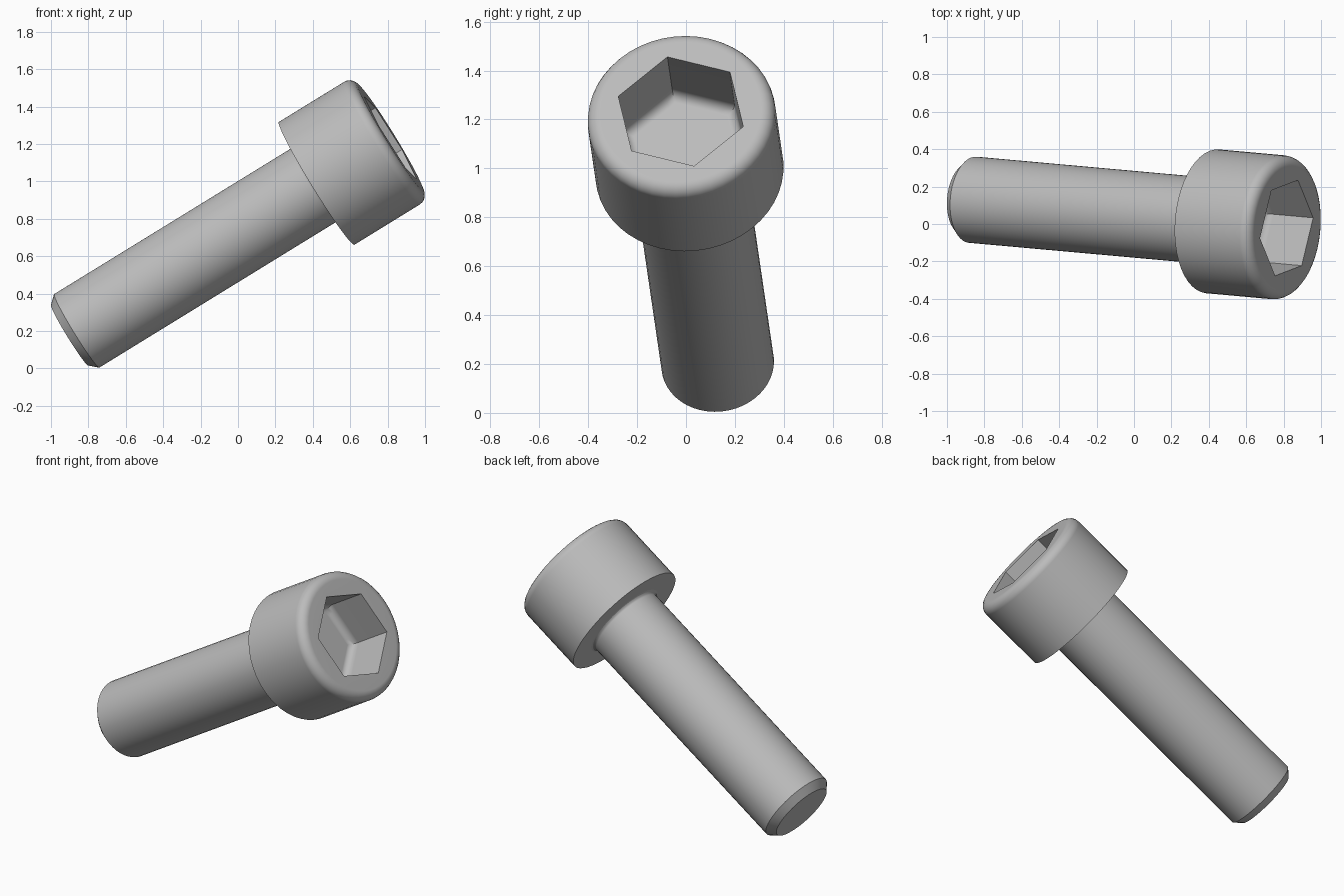
import bpy, bmesh, math
from mathutils import Vector, Matrix

if "Cube" in bpy.data.objects:
    bpy.data.objects.remove(bpy.data.objects["Cube"], do_unlink=True)

N = 48                                # points per ring, a multiple of six
SHANK_R, HEAD_R, HEX_R = 0.231, 0.386, 0.27
SEAT, TOP = 1.555, 2.02               # head underside and head face along the axis
FILLET, FLOOR_FILLET = 0.055, 0.046

# Screw frame: origin at the tip, z along the axis, x through a socket corner
axis = Vector((0.849, -0.0764, 0.522)).normalized()
corner = Vector((-0.143, -0.055, 0.225))
corner = (corner - axis * corner.dot(axis)).normalized()
frame = Matrix((corner, axis.cross(corner), axis)).transposed().to_4x4()
frame.translation = Vector((-0.9, 0.133, 0.178))

steel = bpy.data.materials.new("grey_steel")
steel.use_nodes = True
steel.diffuse_color = (0.5, 0.5, 0.5, 1)
steel.node_tree.nodes["Principled BSDF"].inputs["Base Color"].default_value = (0.5, 0.5, 0.5, 1)


def circle(a):
    return 1.0


def hexagon(a):
    return math.cos(math.pi / 6) / math.cos(a % (math.pi / 3) - math.pi / 6)


def arc(r, z, radius, start, end, steps=5):
    """Points of a quarter round, as (circle, radius, height) rings."""
    angles = [math.radians(start + (end - start) * i / steps) for i in range(steps + 1)]
    return [(r + radius * math.cos(t), z + radius * math.sin(t)) for t in angles]


def build(name, rings, cap_first=False, cap_last=False):
    """Skin a stack of (shape, radius, height) rings."""
    bm = bmesh.new()
    loops = []
    for shape, r, z in rings:
        loop = []
        for i in range(N):
            a = 2 * math.pi * i / N
            s = r * shape(a)
            loop.append(bm.verts.new((s * math.cos(a), s * math.sin(a), z)))
        loops.append(loop)
    for low, high in zip(loops, loops[1:]):
        for i in range(N):
            j = (i + 1) % N
            bm.faces.new((low[i], low[j], high[j], high[i]))
    if cap_first:
        bm.faces.new(loops[0][::-1])
    if cap_last:
        bm.faces.new(loops[-1])
    mesh = bpy.data.meshes.new(name)
    bm.to_mesh(mesh)
    bm.free()
    mesh.materials.append(steel)
    obj = bpy.data.objects.new(name, mesh)
    bpy.context.collection.objects.link(obj)
    obj.matrix_world = frame
    bpy.ops.object.select_all(action='DESELECT')
    obj.select_set(True)
    bpy.context.view_layer.objects.active = obj
    bpy.ops.object.shade_smooth_by_angle(angle=math.radians(30))
    weighted = obj.modifiers.new("weighted_normals", 'WEIGHTED_NORMAL')
    weighted.keep_sharp = True
    return obj


# Shank: chamfered tip, plain cylinder, small fillet under the head
neck = arc(SHANK_R + 0.02, SEAT - 0.02, 0.02, 180, 90, 3)
build("shank",
      [(circle, 0.19, 0), (circle, SHANK_R, 0.045)]
      + [(circle, r, z) for r, z in neck], cap_first=True)

# Head: flat seat, rounded rim, hexagonal socket with a filleted floor
rim = arc(HEAD_R - FILLET, TOP - FILLET, FILLET, 0, 90)
floor = arc(HEX_R - FLOOR_FILLET, TOP - 0.25, FLOOR_FILLET, 0, -90)
build("head",
      [(circle, SHANK_R + 0.02, SEAT), (circle, HEAD_R, SEAT)]
      + [(circle, r, z) for r, z in rim]
      + [(hexagon, HEX_R, TOP)]
      + [(hexagon, r, z) for r, z in floor], cap_last=True)
